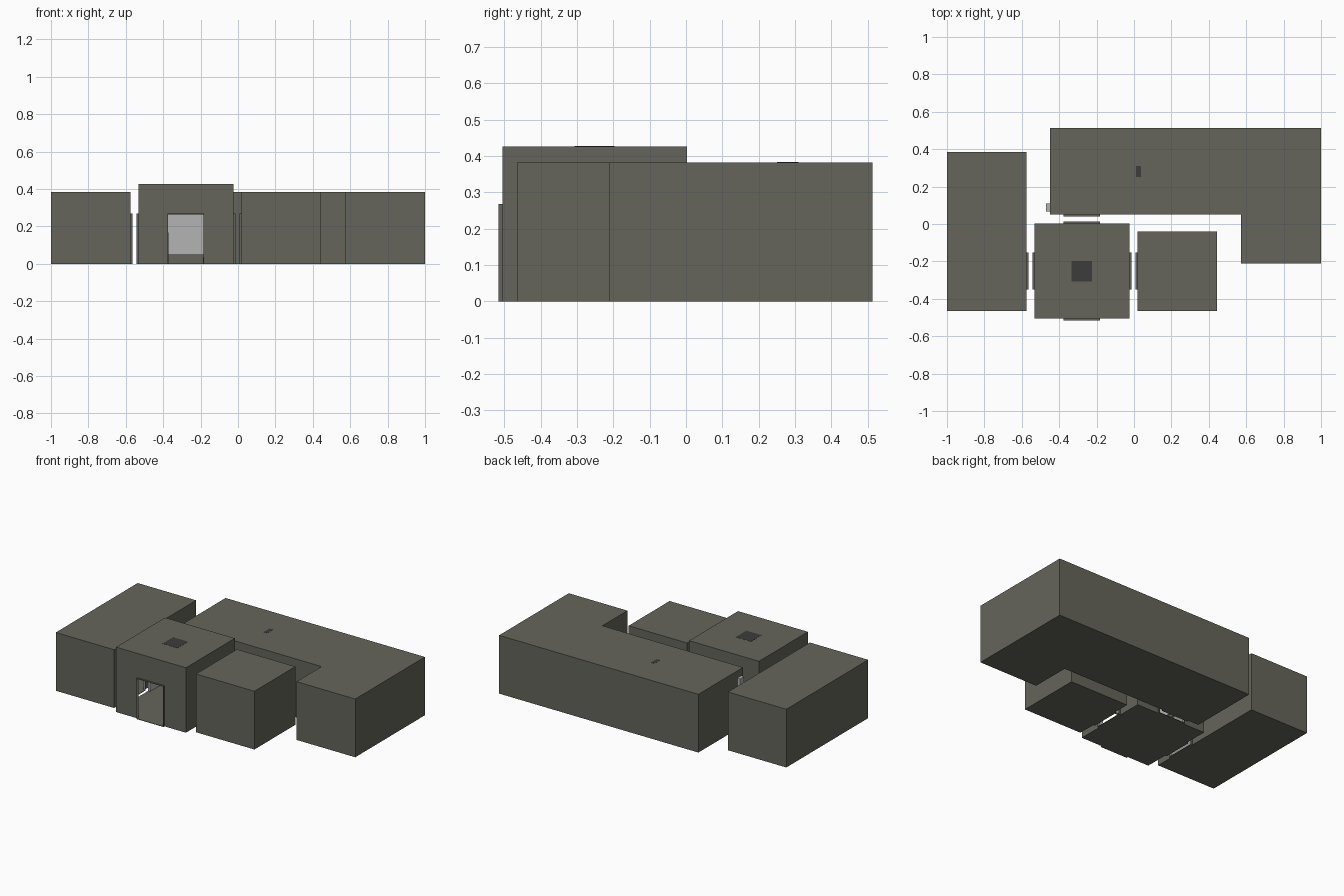
import bpy, bmesh
from mathutils import Vector

if "Cube" in bpy.data.objects:
    bpy.data.objects.remove(bpy.data.objects["Cube"])


def material(name, rgb):
    m = bpy.data.materials.new(name)
    m.diffuse_color = (*rgb, 1)
    m.use_nodes = True
    m.node_tree.nodes["Principled BSDF"].inputs["Base Color"].default_value = m.diffuse_color
    return m


OLIVE = material("olive_wall", (0.13, 0.13, 0.105))
PALE = material("pale_inside", (0.45, 0.45, 0.45))
DARK = material("dark_lamp", (0.045, 0.045, 0.045))
THICK, LINTEL, SLEEVE, HALF = 0.005, 0.268, 0.011, 0.098


def finish(name, bm, mats):
    mesh = bpy.data.meshes.new(name)
    bm.to_mesh(mesh)
    bm.free()
    ob = bpy.data.objects.new(name, mesh)
    bpy.context.collection.objects.link(ob)
    for m in mats:
        mesh.materials.append(m)
    return ob


def box(name, lo, hi, mat):
    bm = bmesh.new()
    bmesh.ops.create_cube(bm, size=1)
    for v in bm.verts:
        v.co = [l + (c + 0.5) * (h - l) for c, l, h in zip(v.co, lo, hi)]
    return finish(name, bm, [mat])


def room(name, outline, height, doors):
    """Hollow room: outline is counter-clockwise, doors maps wall index to door centre."""
    bm = bmesh.new()

    def face(points):
        bm.faces.new([bm.verts.new(p) for p in points])

    up, lintel = Vector((0, 0, height)), Vector((0, 0, LINTEL))
    pts = [Vector((x, y, 0)) for x, y in outline]
    floor = []
    for i, a in enumerate(pts):
        b = pts[(i + 1) % len(pts)]
        floor.append(a)
        wall = [a]
        if i in doors:
            d = (b - a).normalized()
            out = Vector((d.y, -d.x, 0)) * SLEEVE
            c = a + d * (Vector((*doors[i], 0)) - a).dot(d)
            p, q = c - d * HALF, c + d * HALF
            wall += [p, p + lintel, q + lintel, q]
            floor += [p, p + out, q + out, q]
            # Short sleeve projecting around the doorway
            rim = [p, p + lintel, q + lintel, q]
            for s, t in zip(rim, rim[1:]):
                face([s, s + out, t + out, t])
        face(wall + [b, b + up, a + up])
    face([p + up for p in pts])
    bmesh.ops.remove_doubles(bm, verts=bm.verts, dist=1e-5)
    shell = finish(name + "_walls", bm, [OLIVE, PALE])
    mod = shell.modifiers.new("wall_thickness", "SOLIDIFY")
    mod.thickness, mod.offset = THICK, -1
    mod.material_offset = 1

    # Floor slab, including the door thresholds
    bm = bmesh.new()
    base = bm.faces.new([bm.verts.new(p) for p in floor])
    ext = bmesh.ops.extrude_face_region(bm, geom=[base], use_keep_orig=True)
    for v in ext["geom"]:
        if isinstance(v, bmesh.types.BMVert):
            v.co.z += 0.003
    bmesh.ops.recalc_face_normals(bm, faces=bm.faces)
    finish(name + "_floor", bm, [OLIVE])


def rect(x0, x1, y0, y1):
    return [(x0, y0), (x1, y0), (x1, y1), (x0, y1)]


# Four rooms; the tall hall has a doorway in every wall
HC = (-0.279, -0.2515)
LOW, HIGH = 0.383, 0.427
room("entrance_hall", rect(-0.533, -0.025, -0.505, 0.003), HIGH, {i: HC for i in range(4)})
room("west_room", rect(-1, -0.575, -0.465, 0.386), LOW, {1: HC})
room("east_room", rect(0.02, 0.445, -0.465, -0.04), LOW, {3: HC})
room("corner_room", [(-0.45, 0.05), (0.573, 0.05), (0.573, -0.21), (1, -0.21),
                     (1, 0.514), (-0.45, 0.514)], LOW, {0: HC})

# Low platform seen through the doorways
box("platform", (-0.42, 0.36, 0.003), (-0.14, 0.49, 0.05), OLIVE)

# Ceiling lamps; two of them show through the roof
box("hall_lamp", (-0.334, -0.307, HIGH - 0.02), (-0.224, -0.197, HIGH + 0.0008), DARK)
box("corner_lamp", (0.012, 0.25, LOW - 0.02), (0.038, 0.31, LOW + 0.0008), DARK)
for k, (x, y) in enumerate([(-0.787, -0.04), (0.232, -0.2525), (0.785, 0.152)]):
    box(f"ceiling_lamp_{k}", (x - 0.055, y - 0.055, LOW - 0.02),
        (x + 0.055, y + 0.055, LOW - 0.001), DARK)

# Pale fitting sticking out of the corner room's west wall
box("wall_fitting", (-0.47, 0.067, 0.25), (-0.44, 0.11, 0.335), PALE)
